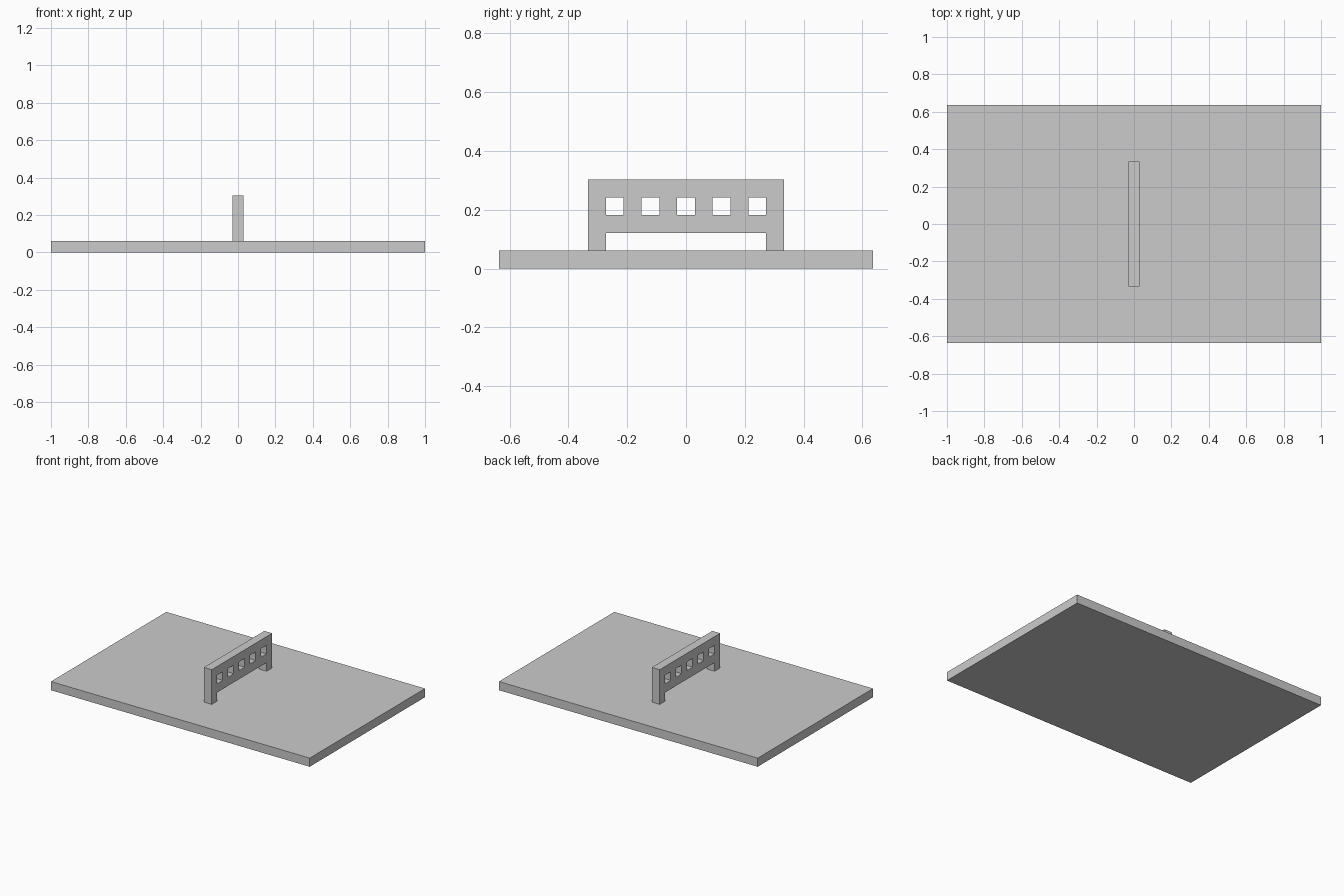
import bpy
from math import radians

if "Cube" in bpy.data.objects:
    bpy.data.objects.remove(bpy.data.objects["Cube"])

U = 2 / 33  # one module: plate is 33 x 21 x 1 modules


def rect(y0, z0, y1, z1):
    return [(y0, z0), (y1, z0), (y1, z1), (y0, z1)]


# Base plate
bpy.ops.mesh.primitive_cube_add(size=1, location=(0, 0, U / 2))
plate = bpy.context.object
plate.name = "base_plate"
plate.scale = (33 * U, 21 * U, U)
bpy.ops.object.transform_apply(location=False, rotation=False, scale=True)

# Standing wall: bridge-shaped outline with five square windows, extruded
outline = [(-5.5, 1), (-4.5, 1), (-4.5, 2), (4.5, 2), (4.5, 1), (5.5, 1), (5.5, 5), (-5.5, 5)]
windows = [rect(c - 0.5, 3, c + 0.5, 4) for c in range(-4, 5, 2)]

curve = bpy.data.curves.new("window_wall", "CURVE")
curve.dimensions = "2D"
curve.fill_mode = "BOTH"
curve.extrude = U / 2
for loop in [outline] + windows:
    spline = curve.splines.new("POLY")
    spline.points.add(len(loop) - 1)
    for p, (y, z) in zip(spline.points, loop):
        p.co = (y * U, z * U, 0, 1)
    spline.use_cyclic_u = True

wall = bpy.data.objects.new("window_wall", curve)
wall.rotation_euler = (radians(90), 0, radians(90))
bpy.context.collection.objects.link(wall)

# Turn the wall into a clean, flat-shaded mesh
bpy.ops.object.select_all(action="DESELECT")
wall.select_set(True)
bpy.context.view_layer.objects.active = wall
bpy.ops.object.convert(target="MESH")
bpy.ops.object.transform_apply(location=False, rotation=True, scale=False)
bpy.ops.object.mode_set(mode="EDIT")
bpy.ops.mesh.select_all(action="SELECT")
bpy.ops.mesh.remove_doubles(threshold=0.0001)
bpy.ops.mesh.normals_make_consistent(inside=False)
bpy.ops.object.mode_set(mode="OBJECT")
bpy.ops.object.shade_flat()
